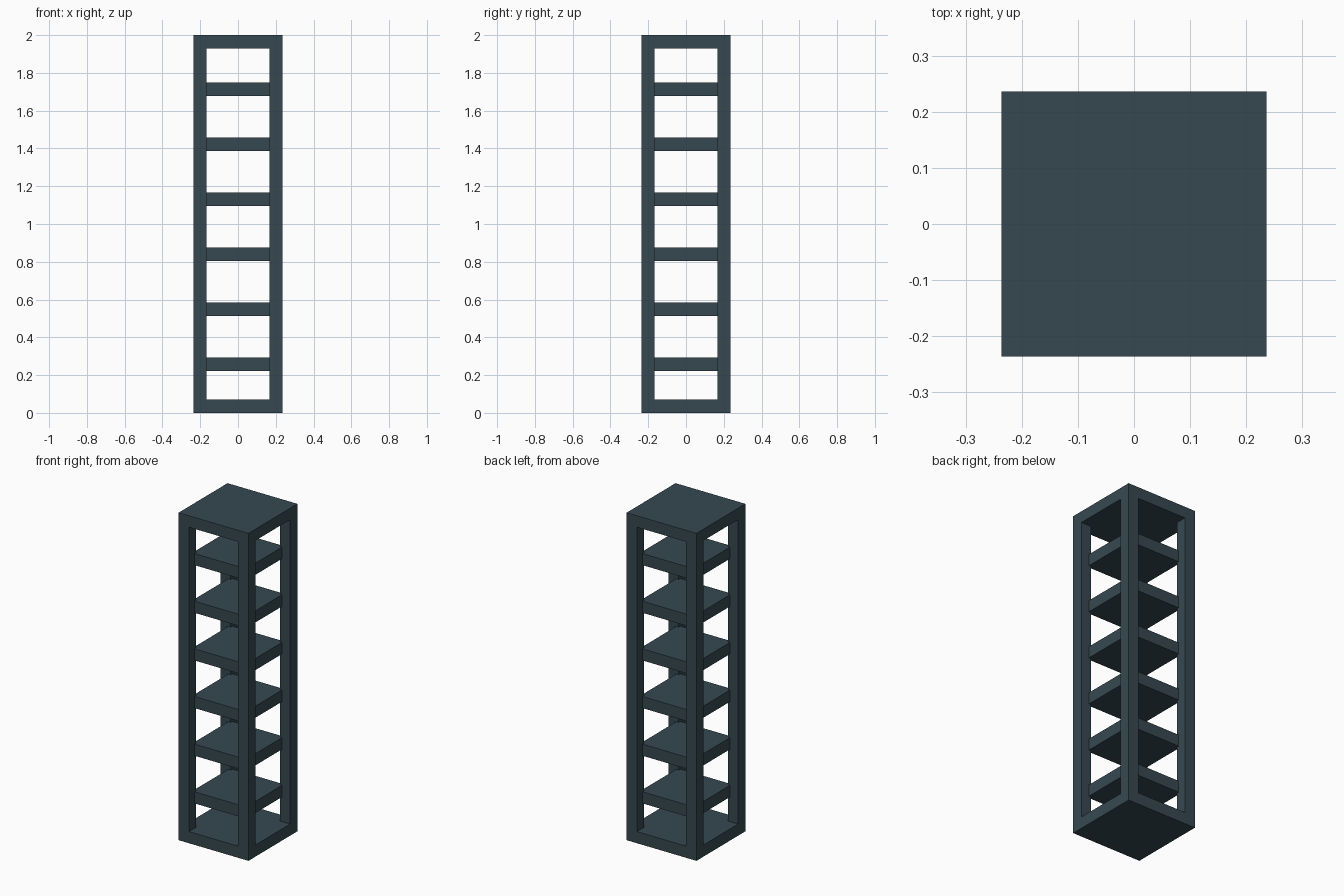
import bpy
import bmesh

if "Cube" in bpy.data.objects:
    bpy.data.objects.remove(bpy.data.objects["Cube"])

HALF, POST, HEIGHT = 0.236, 0.07, 2.0
SHELF_HALF, SHELF_T = 0.182, 0.071
INNER = HALF - POST

slate = bpy.data.materials.new("dark_slate")
slate.diffuse_color = (0.037, 0.066, 0.082, 1)
slate.use_nodes = True
slate.node_tree.nodes["Principled BSDF"].inputs["Base Color"].default_value = slate.diffuse_color


def add_object(name, bm):
    mesh = bpy.data.meshes.new(name)
    bmesh.ops.recalc_face_normals(bm, faces=bm.faces)
    bm.to_mesh(mesh)
    bm.free()
    mesh.materials.append(slate)
    obj = bpy.data.objects.new(name, mesh)
    bpy.context.collection.objects.link(obj)
    return obj


# Frame: one welded shell of four corner posts with solid floor and roof slabs,
# made from the outer faces of a 3 x 3 x 3 cell layout
cuts = [(-HALF, -INNER, INNER, HALF)] * 2 + [(0, POST + 0.001, HEIGHT - POST, HEIGHT)]


def solid(c):
    if any(i < 0 or i > 2 for i in c):
        return False
    return c[2] != 1 or (c[0] != 1 and c[1] != 1)


bm = bmesh.new()
for cell in [(i, j, k) for i in range(3) for j in range(3) for k in range(3)]:
    if not solid(cell):
        continue
    for axis in range(3):
        u, v = (axis + 1) % 3, (axis + 2) % 3
        for side in (0, 1):
            neighbour = list(cell)
            neighbour[axis] += 2 * side - 1
            if solid(neighbour):
                continue
            verts = []
            for du, dv in ((0, 0), (1, 0), (1, 1), (0, 1)):
                idx = list(cell)
                idx[axis] += side
                idx[u] += du
                idx[v] += dv
                verts.append(bm.verts.new([cuts[a][idx[a]] for a in range(3)]))
            bm.faces.new(verts if side else verts[::-1])
bmesh.ops.remove_doubles(bm, verts=bm.verts, dist=0.0001)
add_object("frame", bm)

# Shelves: six evenly spaced square boards, set back from the post faces
for n in range(6):
    bm = bmesh.new()
    bmesh.ops.create_cube(bm, size=1)
    bmesh.ops.scale(bm, vec=(2 * SHELF_HALF, 2 * SHELF_HALF, SHELF_T), verts=bm.verts)
    shelf = add_object(f"shelf_{n + 1}", bm)
    shelf.location.z = 0.258 + 0.291 * n
